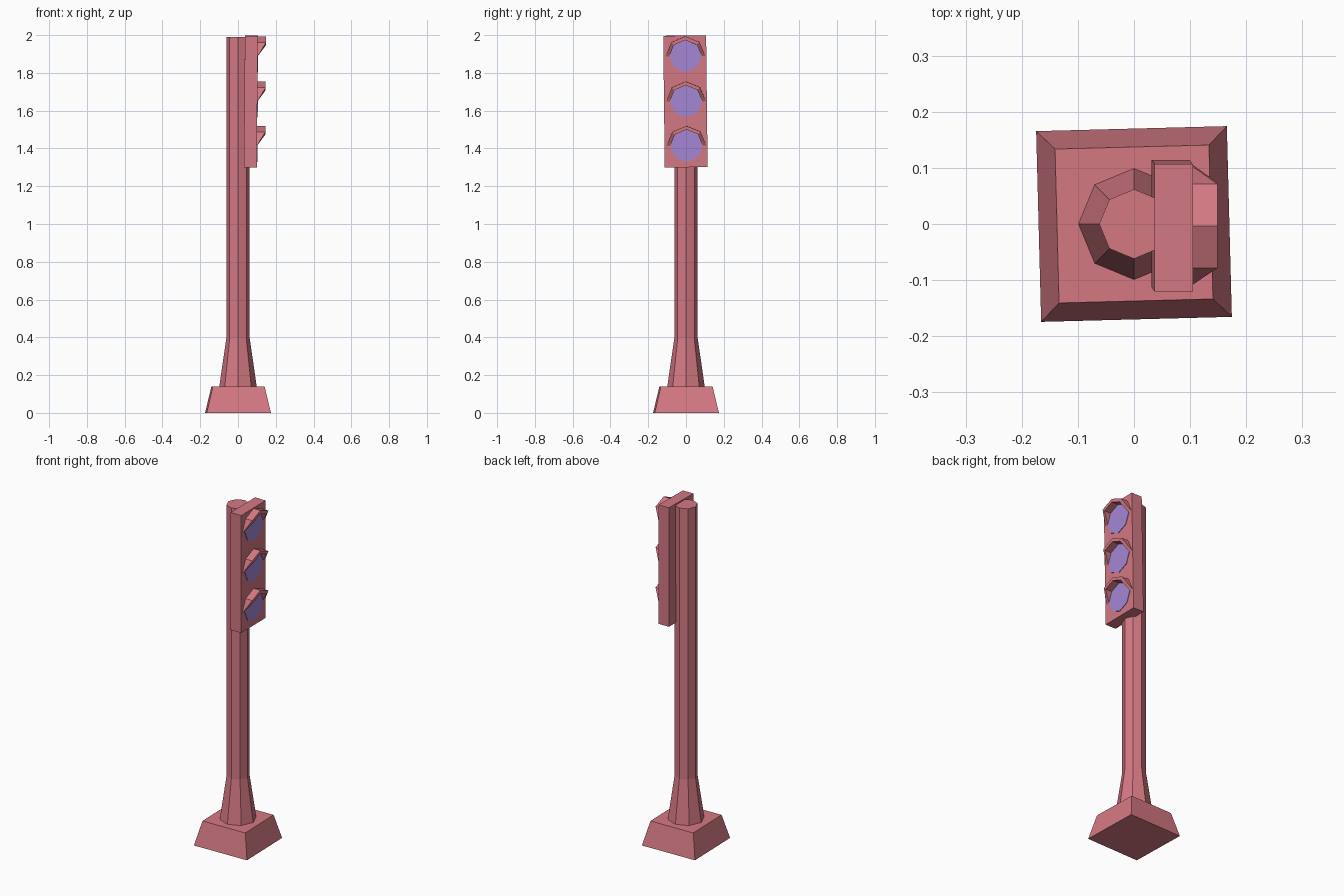
import bpy, bmesh
from math import radians, cos, sin
from mathutils import Matrix, Vector

cube = bpy.data.objects.get("Cube")
if cube:
    bpy.data.objects.remove(cube, do_unlink=True)


def material(name, color):
    m = bpy.data.materials.new(name)
    m.use_nodes = True
    m.diffuse_color = color
    m.node_tree.nodes["Principled BSDF"].inputs["Base Color"].default_value = color
    return m


RED = material("dusty red paint", (0.66, 0.19, 0.225, 1))
PURPLE = material("lavender lens", (0.38, 0.24, 0.66, 1))


def add_part(name, bm, mat, matrix=None):
    bmesh.ops.remove_doubles(bm, verts=bm.verts, dist=1e-5)
    bmesh.ops.recalc_face_normals(bm, faces=bm.faces)
    if matrix:
        bm.transform(matrix)
    mesh = bpy.data.meshes.new(name)
    bm.to_mesh(mesh)
    bm.free()
    mesh.materials.append(mat)
    ob = bpy.data.objects.new(name, mesh)
    bpy.context.collection.objects.link(ob)
    return ob


def stack(sides, sections, turn=0):
    """Closed prism through (radius, height) sections."""
    bm = bmesh.new()
    rings = []
    for r, z in sections:
        angles = [radians(turn + 360 * i / sides) for i in range(sides)]
        rings.append([bm.verts.new((r * cos(a), r * sin(a), z)) for a in angles])
    for low, high in zip(rings, rings[1:]):
        for i in range(sides):
            j = (i + 1) % sides
            bm.faces.new((low[i], low[j], high[j], high[i]))
    bm.faces.new(rings[0])
    bm.faces.new(rings[-1])
    return bm


# Foot and flared octagonal pole
add_part("base_block", stack(4, [(0.2404, 0), (0.194, 0.14)], 46.5), RED)
add_part("pole", stack(8, [(0.099, 0.14), (0.062, 0.395), (0.062, 1.99)]), RED)

# Signal housing, leaning very slightly; local +x is the lamp side
head = (Matrix.Translation((0.068, -0.003, 1.649))
        @ Matrix.Rotation(radians(0.65), 4, "X")
        @ Matrix.Rotation(radians(0.45), 4, "Y"))
FRONT = 0.034
bm = bmesh.new()
bmesh.ops.create_cube(bm, size=1, matrix=Matrix.Diagonal((2 * FRONT, 0.227, 0.697, 1)))
add_part("signal_housing", bm, RED, head)


def visor():
    """Half-octagon hood whose lower corners taper back to the housing."""
    bm = bmesh.new()
    sections = []
    for i in range(5):
        a = radians(45 * i)
        reach = 0.0 if i in (0, 4) else 0.044
        ring = []
        for r, x in ((0.106, -0.004), (0.106, reach), (0.086, reach), (0.086, -0.004)):
            ring.append(bm.verts.new((x, r * cos(a), r * sin(a))))
        sections.append(ring)
    for a, b in zip(sections, sections[1:]):
        for k in range(4):
            n = (k + 1) % 4
            bm.faces.new((a[k], a[n], b[n], b[k]))
    bm.faces.new(sections[0])
    bm.faces.new(sections[-1])
    return bm


# Three lamps, each with a lens and a hood
for name, z in (("upper", 0.239), ("middle", 0.0), ("lower", -0.235)):
    place = head @ Matrix.Translation(Vector((FRONT, 0.003, z)))
    lens = stack(8, [(0.085, -0.002), (0.085, 0.003)])
    add_part(name + "_lens", lens, PURPLE, place @ Matrix.Rotation(radians(90), 4, "Y"))
    add_part(name + "_visor", visor(), RED, place)
